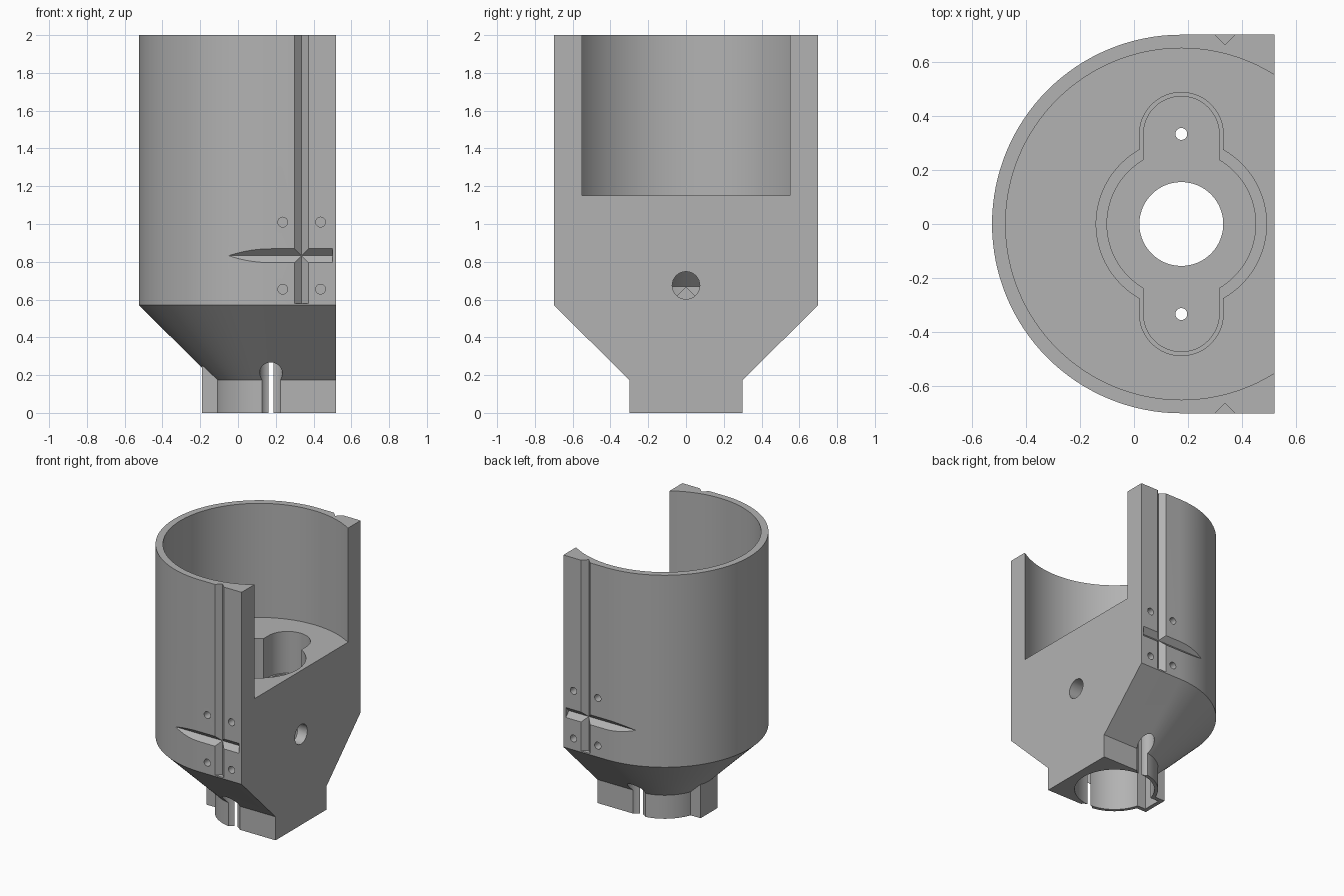
import bpy, bmesh
from math import sin, cos, pi, radians
from mathutils import Vector

cube = bpy.data.objects.get("Cube")
if cube:
    bpy.data.objects.remove(cube, do_unlink=True)

CX, FLAT = 0.175, 0.52      # bore axis and flat face position
AXES = {"x": lambda u, v, w: (w, u, v),
        "y": lambda u, v, w: (u, w, v),
        "z": lambda u, v, w: (u, v, w)}


def loft(name, rings):
    """Closed solid through rings of equal point count."""
    bm = bmesh.new()
    rows = [[bm.verts.new(p) for p in ring] for ring in rings]
    n = len(rows[0])
    for a, b in zip(rows, rows[1:]):
        for i in range(n):
            j = (i + 1) % n
            bm.faces.new((a[i], a[j], b[j], b[i]))
    bm.faces.new(rows[0])
    bm.faces.new(rows[-1])
    bmesh.ops.recalc_face_normals(bm, faces=bm.faces)
    mesh = bpy.data.meshes.new(name)
    bm.to_mesh(mesh)
    bm.free()
    obj = bpy.data.objects.new(name, mesh)
    bpy.context.collection.objects.link(obj)
    return obj


def prism(name, outline, lo, hi, axis):
    place = AXES[axis]
    return loft(name, [[place(u, v, w) for u, v in outline] for w in (lo, hi)])


def circle(u, v, r, n=32):
    return [(u + r * cos(2 * pi * i / n), v + r * sin(2 * pi * i / n)) for i in range(n)]


def diamond(u, v, r):
    return [(u + r, v), (u, v + r), (u - r, v), (u, v - r)]


def rect(u0, u1, v0, v1):
    return [(u0, v0), (u1, v0), (u1, v1), (u0, v1)]


def stadium(r, end):
    c, n = end - r, 24
    top = [(CX + r * cos(pi * i / n), c + r * sin(pi * i / n)) for i in range(n + 1)]
    return top + [(2 * CX - x, -y) for x, y in top]


def d_ring(r, z, n=64):
    arc = [(CX - r * sin(pi * i / n), r * cos(pi * i / n), z) for i in range(n + 1)]
    return arc + [(FLAT, -r, z), (FLAT, r, z)]


def boolean(target, tool, operation="DIFFERENCE"):
    tool.hide_render = True
    mod = target.modifiers.new("cut", "BOOLEAN")
    mod.operation, mod.solver, mod.object = operation, "EXACT", tool
    bpy.context.view_layer.update()
    graph = bpy.context.evaluated_depsgraph_get()
    mesh = bpy.data.meshes.new_from_object(target.evaluated_get(graph))
    target.modifiers.clear()
    target.data = mesh
    bpy.data.objects.remove(tool, do_unlink=True)


# Main shell: neck, sloped shoulder and tall D-shaped body
body = loft("housing", [d_ring(0.3, 0), d_ring(0.3, 0.175), d_ring(0.7, 0.57), d_ring(0.7, 2)])
# Wire channel tab on the round side of the neck
boolean(body, prism("tab", rect(-0.19, 0.05, -0.1, 0.1), 0, 0.3, "z"), "UNION")

# Upper cavity, open through the flat face
boolean(body, prism("cavity", circle(CX, 0, 0.65, 128), 1.15, 2.2, "z"))

# Stepped pocket with two ears
for radius, half, end, floor in ((0.315, 0.155, 0.487, 0.84), (0.275, 0.14, 0.472, 0.81)):
    boolean(body, prism("pocket", circle(CX, 0, radius, 96), floor, 1.3, "z"))
    boolean(body, prism("ears", stadium(half, end), floor, 1.3, "z"))

# Lower socket with a conical roof leading to the centre hole
boolean(body, loft("socket", [[(x, y, z) for x, y in circle(CX, 0, r, 96)]
                              for r, z in ((0.275, -0.1), (0.275, 0.67), (0.155, 0.79), (0.155, 0.95))]))
# Wire channel with a pointed top
gable = [(-0.07, -0.1), (0.07, -0.1), (0.07, 0.595), (0, 0.665), (-0.07, 0.595)]
boolean(body, prism("channel", gable, -0.16, 0.1, "x"))
# Round opening in the flat face
boolean(body, prism("side_hole", circle(0, 0.675, 0.073), 0.3, 0.6, "x"))

for side in (-1, 1):
    # Screw holes and their wider bores
    boolean(body, prism("bore", circle(CX, side * 0.333, 0.06), -0.1, 0.7, "z"))
    boolean(body, prism("screw_hole", circle(CX, side * 0.333, 0.022, 24), 0.6, 1, "z"))
    # Crossing V grooves on the straight sides
    boolean(body, prism("long_groove", diamond(0.337, side * 0.7, 0.037), 0.58, 2.1, "z"))
    boolean(body, prism("cross_groove", diamond(side * 0.7, 0.832, 0.037), -0.2, 0.5, "x"))
    # Four small holes around the crossing
    for x in (0.237, 0.437):
        for z in (0.655, 1.01):
            boolean(body, prism("pin_hole", circle(x, z, 0.026, 24),
                                side * 0.62, side * 0.8, "y"))

# Single grey finish
grey = bpy.data.materials.new("plain grey")
grey.use_nodes = True
colour = (0.45, 0.45, 0.45, 1)
grey.diffuse_color = colour
grey.node_tree.nodes["Principled BSDF"].inputs["Base Color"].default_value = colour
body.data.materials.clear()
body.data.materials.append(grey)

bpy.ops.object.select_all(action="DESELECT")
body.select_set(True)
bpy.context.view_layer.objects.active = body
bpy.ops.object.shade_smooth_by_angle(angle=radians(25))
